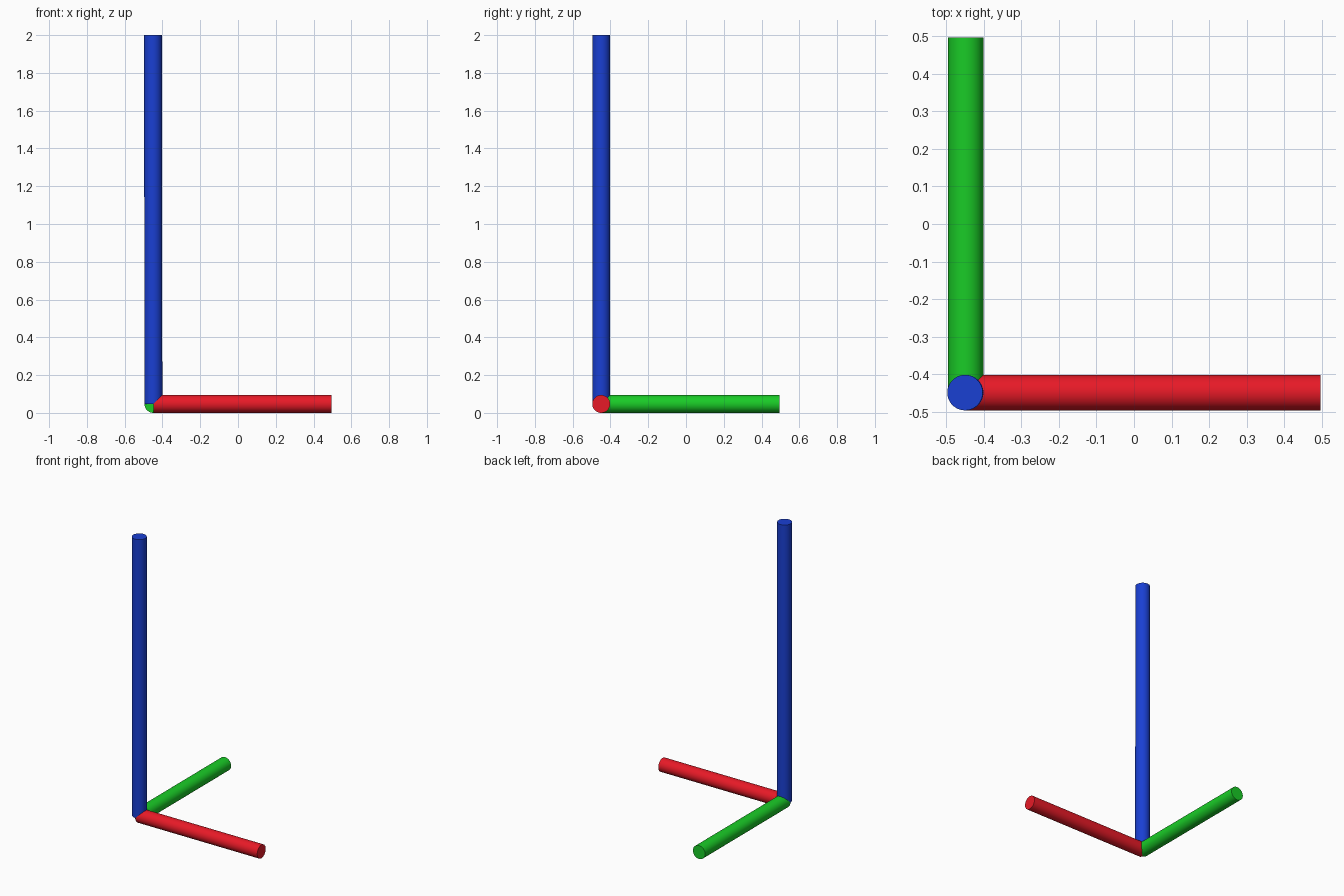
import bpy
from mathutils import Vector

if "Cube" in bpy.data.objects:
    bpy.data.objects.remove(bpy.data.objects["Cube"])

R = 0.0472
ORIGIN = Vector((-0.448, -0.449, R))


def rod(name, end, color):
    """Capped round rod from the shared origin to its end point."""
    end = Vector(end)
    axis = end - ORIGIN
    bpy.ops.mesh.primitive_cylinder_add(
        vertices=48, radius=R, depth=axis.length, location=(ORIGIN + end) / 2,
        rotation=axis.to_track_quat('Z', 'Y').to_euler())
    ob = bpy.context.object
    ob.name = name
    bpy.ops.object.shade_smooth_by_angle()
    mat = bpy.data.materials.new(name + "_paint")
    mat.diffuse_color = (*color, 1)
    mat.use_nodes = True
    mat.node_tree.nodes["Principled BSDF"].inputs["Base Color"].default_value = mat.diffuse_color
    ob.data.materials.append(mat)


# Three axis rods; the upright one leans very slightly
rod("x_axis_rod", (0.496, ORIGIN.y, R), (0.8, 0.01, 0.02))
rod("y_axis_rod", (ORIGIN.x, 0.496, R), (0.01, 0.6, 0.02))
rod("z_axis_rod", (ORIGIN.x - 0.002, ORIGIN.y, 2.0), (0.01, 0.05, 0.65))
